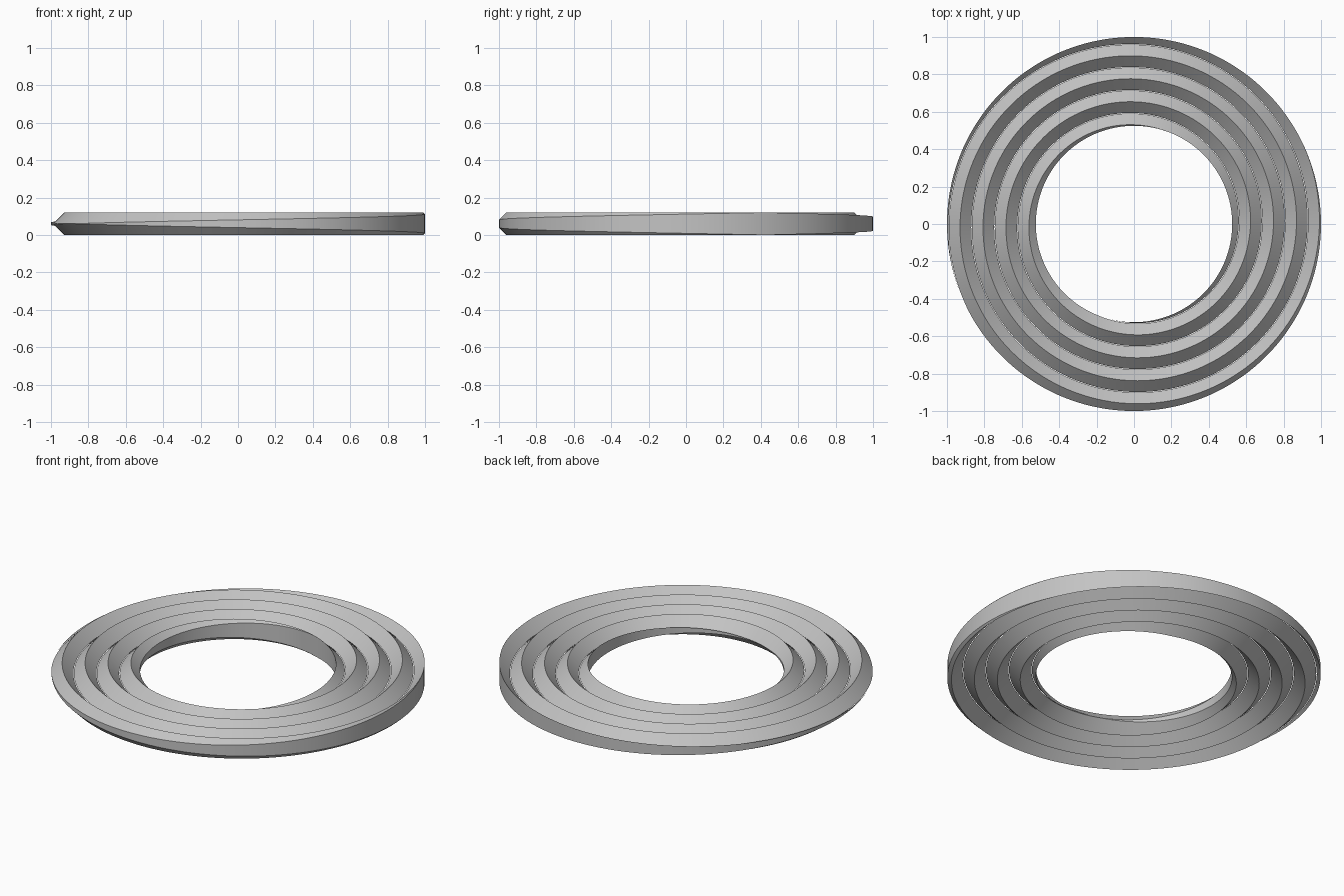
import bpy, bmesh, math

cube = bpy.data.objects.get("Cube")
if cube:
    bpy.data.objects.remove(cube, do_unlink=True)

INNER, OUTER = 0.525, 1.0    # radii the spiral is trimmed to
HALF = 0.06                  # half diagonal of the diamond section
PITCH = 0.1228               # radial growth per turn
LEFT_RADIUS = 0.93           # ridge radius on the -x side
STEPS_PER_TURN = 128


def trim(r):
    return min(max(r, INNER), OUTER)


def section(ridge):
    """Diamond section of the thread, trimmed to the ring's inner and outer walls."""
    radii = [trim(ridge - HALF), trim(ridge), trim(ridge + HALF)]
    upper = [(r, max(HALF - abs(r - ridge), 0)) for r in radii]
    lower = [(r, -z) for r, z in reversed(upper)]
    return upper + lower


# Spiral thread: starts below the inner wall and runs out through the outer wall
bm = bmesh.new()
first, last = INNER - HALF, OUTER + HALF
count = round((last - first) / PITCH * STEPS_PER_TURN)
loops = []
for i in range(count + 1):
    ridge = first + (last - first) * i / count
    angle = math.pi + (ridge - LEFT_RADIUS) / PITCH * math.tau
    loops.append([bm.verts.new((r * math.cos(angle), r * math.sin(angle), HALF + z))
                  for r, z in section(ridge)])
for a, b in zip(loops, loops[1:]):
    for j in range(len(a)):
        k = (j + 1) % len(a)
        bm.faces.new((a[j], a[k], b[k], b[j]))
bmesh.ops.remove_doubles(bm, verts=bm.verts, dist=0.00002)
bmesh.ops.recalc_face_normals(bm, faces=bm.faces)

mesh = bpy.data.meshes.new("spiral_ring")
bm.to_mesh(mesh)
bm.free()
ring = bpy.data.objects.new("spiral_ring", mesh)
bpy.context.collection.objects.link(ring)

# Plain grey material
grey = bpy.data.materials.new("light_grey")
grey.use_nodes = True
colour = (0.55, 0.55, 0.55, 1)
grey.diffuse_color = colour
grey.node_tree.nodes["Principled BSDF"].inputs["Base Color"].default_value = colour
mesh.materials.append(grey)

# Smooth along the spiral, crisp along the ridges
bpy.ops.object.select_all(action='DESELECT')
ring.select_set(True)
bpy.context.view_layer.objects.active = ring
bpy.ops.object.shade_smooth_by_angle(angle=math.radians(30))
